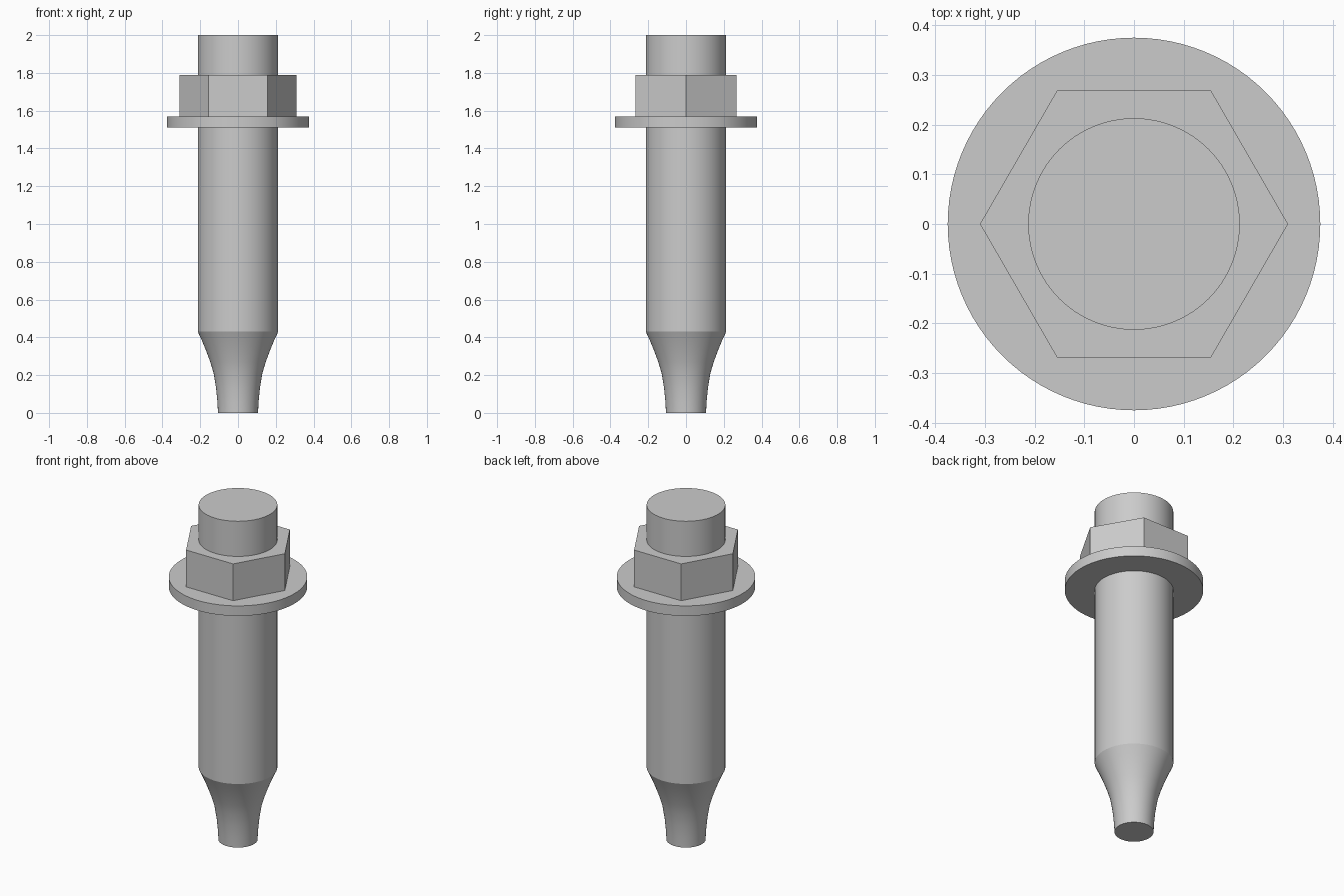
import bpy, bmesh
from math import cos, sin, tau, radians

if "Cube" in bpy.data.objects:
    bpy.data.objects.remove(bpy.data.objects["Cube"])


def lathe(name, profile, sides, smooth=True):
    """Revolve (radius, z) points around the z axis and cap both ends."""
    bm = bmesh.new()
    rings = [[bm.verts.new((r * cos(tau * i / sides), r * sin(tau * i / sides), z))
              for i in range(sides)] for r, z in profile]
    for low, high in zip(rings, rings[1:]):
        for i in range(sides):
            j = (i + 1) % sides
            bm.faces.new((low[i], low[j], high[j], high[i]))
    bm.faces.new(rings[0][::-1])
    bm.faces.new(rings[-1])
    mesh = bpy.data.meshes.new(name)
    bm.to_mesh(mesh)
    bm.free()
    obj = bpy.data.objects.new(name, mesh)
    bpy.context.collection.objects.link(obj)
    if smooth:
        bpy.ops.object.select_all(action='DESELECT')
        obj.select_set(True)
        bpy.context.view_layer.objects.active = obj
        bpy.ops.object.shade_smooth_by_angle(angle=radians(20))
    return obj


# Shank with a concave flared tip
lathe("shank", [(0.106, 0), (0.109, 0.06), (0.116, 0.13), (0.129, 0.21),
                (0.147, 0.27), (0.169, 0.33), (0.192, 0.385),
                (0.213, 0.43), (0.213, 1.54)], 64)

# Round flange under the hexagon
lathe("flange", [(0.375, 1.51), (0.375, 1.57)], 96)

# Hexagonal collar, corners on the x axis
lathe("hex_collar", [(0.31, 1.57), (0.31, 1.79)], 6, smooth=False)

# Round stub on top
lathe("top_stub", [(0.213, 1.79), (0.213, 2.0)], 64)
